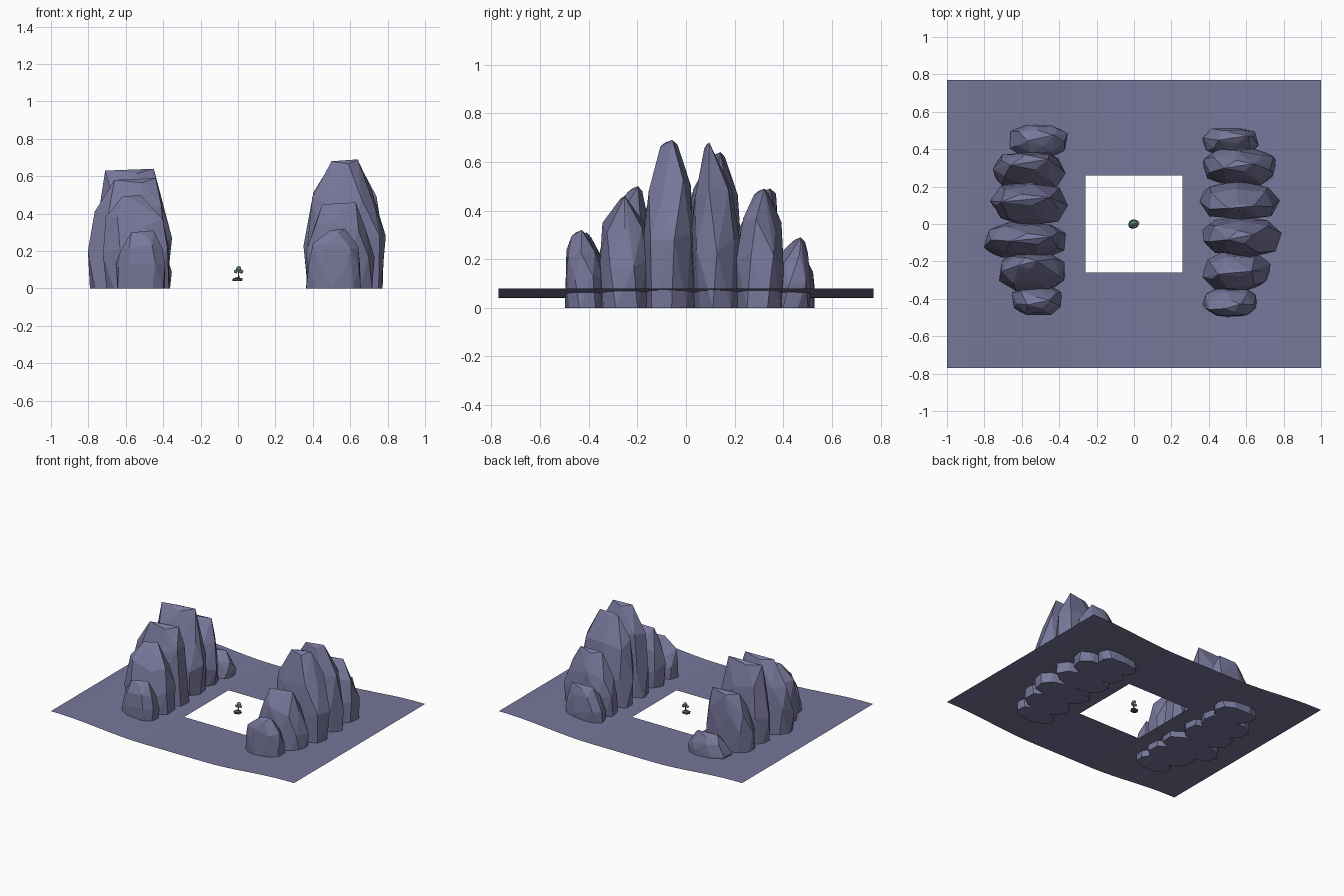
import bpy, bmesh, math, random
from mathutils import Vector

if "Cube" in bpy.data.objects:
    bpy.data.objects.remove(bpy.data.objects["Cube"])

random.seed(4)


def material(name, rgb):
    m = bpy.data.materials.new(name)
    m.diffuse_color = (*rgb, 1)
    m.use_nodes = True
    m.node_tree.nodes["Principled BSDF"].inputs["Base Color"].default_value = m.diffuse_color
    return m


STONE = material("violet grey stone", (0.185, 0.183, 0.325))
DARK = material("dark stone", (0.085, 0.08, 0.13))
BARK = material("bark", (0.11, 0.075, 0.075))
LEAF = material("mint leaf", (0.27, 0.55, 0.46))


def finish(name, bm, mat):
    mesh = bpy.data.meshes.new(name)
    bm.to_mesh(mesh)
    bm.free()
    ob = bpy.data.objects.new(name, mesh)
    mesh.materials.append(mat)
    bpy.context.collection.objects.link(ob)
    return ob


def hull(name, points, mat, flatten=0.1):
    bm = bmesh.new()
    for p in points:
        bm.verts.new(p)
    res = bmesh.ops.convex_hull(bm, input=bm.verts)
    loose = [v for v in bm.verts if not v.link_faces]
    bmesh.ops.delete(bm, geom=loose, context='VERTS')
    bmesh.ops.dissolve_limit(bm, angle_limit=flatten, verts=bm.verts, edges=bm.edges)
    bmesh.ops.recalc_face_normals(bm, faces=bm.faces)
    return finish(name, bm, mat)


# Ground sheet: a shallow valley across x, with a square opening in the middle
def ground_height(x):
    t = min(max((abs(x) - 0.26) / 0.7, 0), 1)
    return 0.04 + 0.04 * t * t * (3 - 2 * t)


half = [0.26 + 0.74 * i / 12 for i in range(13)]
xs = [-x for x in reversed(half)] + half
ys = [-0.77, -0.26, 0.26, 0.77]
bm = bmesh.new()
grid = [[bm.verts.new((x, y, ground_height(x))) for y in ys] for x in xs]
for i in range(len(xs) - 1):
    for j in range(3):
        if i == 12 and j == 1:
            continue
        bm.faces.new((grid[i][j], grid[i + 1][j], grid[i + 1][j + 1], grid[i][j + 1]))
for f in bm.faces:
    f.smooth = True
finish("ground", bm, STONE)


# Cliff rocks: faceted hulls tapering from a broad foot to a small crown
def rock(name, x0, x1, y0, y1, h, px, py, pw, pd):
    cx, cy, rx, ry = (x0 + x1) / 2, (y0 + y1) / 2, (x1 - x0) / 2, (y1 - y0) / 2
    pts = []
    # level, share of full width, lean towards the crown, side count
    for level, size, lean, n in ((0, 0.95, 0, 9), (0.38, 1.0, 0.05, 8), (0.7, 0.8, 0.4, 7)):
        turn = random.uniform(0, math.tau / n)
        for k in range(n):
            a = turn + math.tau * k / n
            c, s = math.cos(a), math.sin(a)
            c, s = math.copysign(abs(c) ** 0.8, c), math.copysign(abs(s) ** 0.8, s)
            j = random.uniform(0.9, 1.04)
            z = h * level + (random.uniform(-0.07, 0.07) * h if level else 0)
            x = cx + (px - cx) * lean + rx * size * c * j
            y = cy + (py - cy) * lean + ry * size * s * j
            pts.append((min(max(x, x0), x1), min(max(y, y0), y1), z))
    for sx, sy, drop in ((-1, -0.4, 0.01), (-0.2, 1, 0.02), (1, 0.4, 0), (0.3, -1, 0.025)):
        pts.append((px + pw * sx, py + pd * sy, h - drop))
    hull(name, pts, STONE)


LEFT = [
    (-0.66, -0.37, -0.49, -0.32, 0.31, -0.51, -0.42, 0.06, 0.03),
    (-0.73, -0.35, -0.37, -0.14, 0.50, -0.57, -0.21, 0.05, 0.03),
    (-0.82, -0.35, -0.20, 0.02, 0.59, -0.55, -0.08, 0.11, 0.03),
    (-0.77, -0.35, -0.01, 0.23, 0.64, -0.58, 0.13, 0.13, 0.03),
    (-0.76, -0.36, 0.17, 0.39, 0.49, -0.56, 0.33, 0.10, 0.04),
    (-0.67, -0.35, 0.35, 0.54, 0.21, -0.50, 0.46, 0.07, 0.04),
]
RIGHT = [
    (0.36, 0.67, -0.50, -0.33, 0.32, 0.53, -0.44, 0.04, 0.03),
    (0.36, 0.73, -0.36, -0.14, 0.46, 0.54, -0.26, 0.09, 0.02),
    (0.35, 0.79, -0.18, 0.04, 0.69, 0.57, -0.07, 0.07, 0.035),
    (0.35, 0.78, 0.02, 0.23, 0.68, 0.57, 0.09, 0.07, 0.015),
    (0.36, 0.77, 0.20, 0.41, 0.49, 0.56, 0.31, 0.08, 0.03),
    (0.36, 0.67, 0.36, 0.52, 0.29, 0.53, 0.46, 0.08, 0.03),
]
for side, rows in (("left", LEFT), ("right", RIGHT)):
    for i, row in enumerate(rows):
        rock(f"{side}_cliff_rock_{i + 1}", *row)


# Small floating tree on a stone mound
def blob(name, loc, size, mat):
    bm = bmesh.new()
    bmesh.ops.create_icosphere(bm, subdivisions=1, radius=1)
    for v in bm.verts:
        v.co = Vector(loc) + Vector(a * b for a, b in zip(v.co, size)) * random.uniform(0.92, 1.08)
        v.co.z = max(v.co.z, 0.04)
    finish(name, bm, mat)


blob("mound", (-0.003, 0, 0.045), (0.032, 0.028, 0.016), DARK)

bm = bmesh.new()
bmesh.ops.create_cone(bm, cap_ends=True, segments=6, radius1=0.005, radius2=0.003, depth=0.045)
for v in bm.verts:
    v.co += Vector((0.003, 0, 0.075))
finish("trunk", bm, BARK)

for i, (loc, r) in enumerate((((0.003, 0.005, 0.107), 0.016),
                              ((-0.012, 0.002, 0.09), 0.012),
                              ((0.017, 0.006, 0.09), 0.013),
                              ((0.004, -0.009, 0.093), 0.011))):
    blob(f"foliage_{i + 1}", loc, (r, r, r * 0.85), LEAF)
